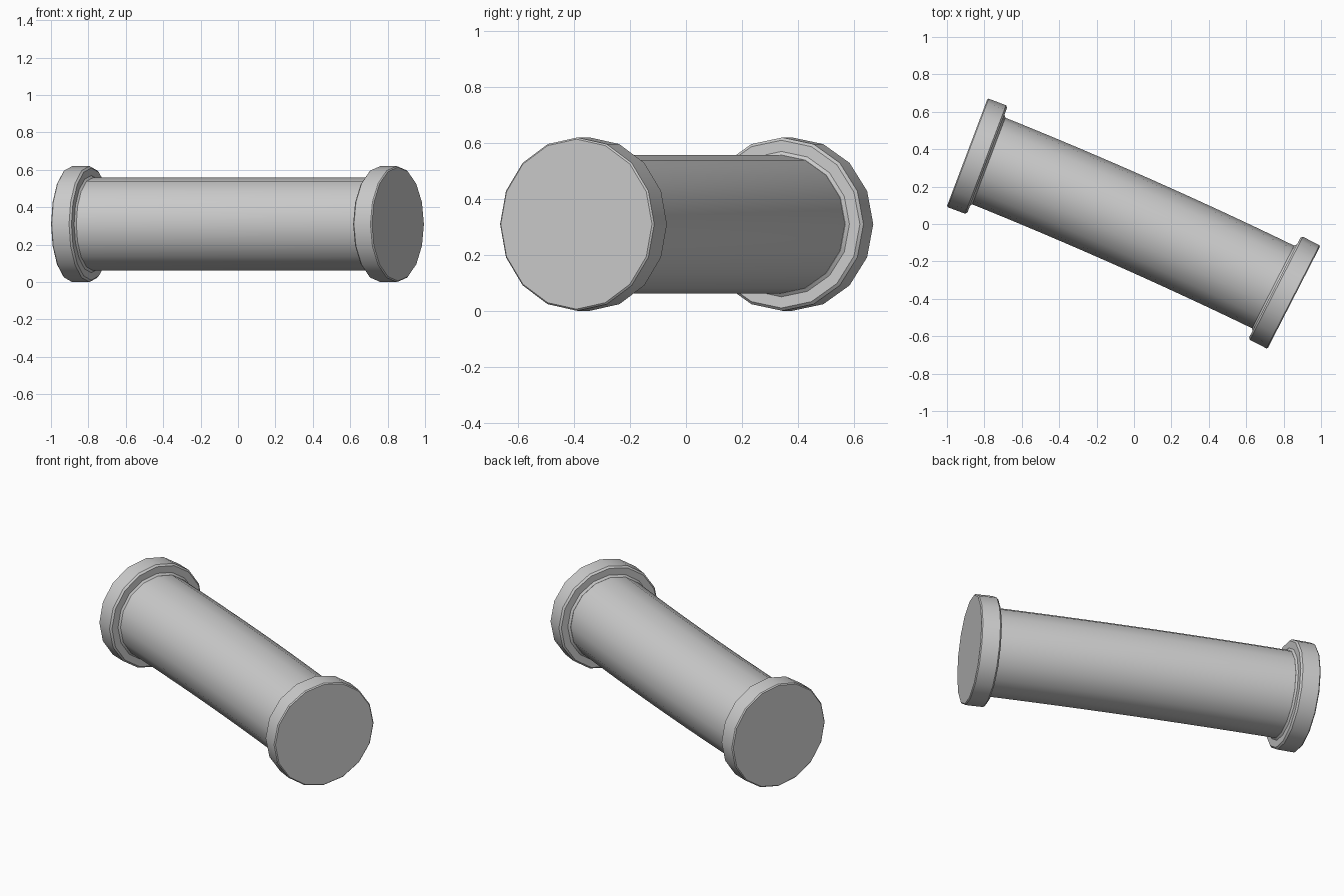
import bpy
import bmesh
from math import sin, cos, pi, radians
from mathutils import Vector

if "Cube" in bpy.data.objects:
    bpy.data.objects.remove(bpy.data.objects["Cube"])

SIDES = 16
AXIS_HEIGHT = 0.31
PIPE_RADIUS = 0.248

grey = bpy.data.materials.new("light grey")
grey.use_nodes = True
colour = (0.6, 0.6, 0.6, 1)
grey.diffuse_color = colour
grey.node_tree.nodes["Principled BSDF"].inputs["Base Color"].default_value = colour


def heading(degrees):
    a = radians(degrees)
    return Vector((cos(a), sin(a), 0))


def loft(name, stations):
    """Skin rings given as (centre, heading in degrees, radius), capped at both ends."""
    bm = bmesh.new()
    rings = []
    for centre, degrees, radius in stations:
        axis = heading(degrees)
        side = Vector((-axis.y, axis.x, 0))
        ring = []
        for i in range(SIDES):
            a = 2 * pi * i / SIDES
            offset = side * (radius * cos(a)) + Vector((0, 0, radius * sin(a)))
            ring.append(bm.verts.new(centre + offset))
        rings.append(ring)
    for near, far in zip(rings, rings[1:]):
        for i in range(SIDES):
            j = (i + 1) % SIDES
            bm.faces.new((near[i], near[j], far[j], far[i]))
    bm.faces.new(rings[0])
    bm.faces.new(rings[-1])
    bmesh.ops.recalc_face_normals(bm, faces=bm.faces)
    mesh = bpy.data.meshes.new(name)
    bm.to_mesh(mesh)
    bm.free()
    mesh.materials.append(grey)
    obj = bpy.data.objects.new(name, mesh)
    bpy.context.collection.objects.link(obj)
    bpy.ops.object.select_all(action='DESELECT')
    obj.select_set(True)
    bpy.context.view_layer.objects.active = obj
    bpy.ops.object.shade_smooth_by_angle(angle=radians(30))
    return obj


# End flanges: bevelled discs with a thin lip around the pipe
# Profile pairs are distance inward from the outer face, and radius
profile = [(0, 0.304), (0.006, 0.31), (0.105, 0.31), (0.115, 0.3),
           (0.115, 0.26), (0.125, PIPE_RADIUS)]
left_end = Vector((0.855, -0.392, AXIS_HEIGHT))
right_end = Vector((-0.892, 0.382, AXIS_HEIGHT))
LEFT_ANGLE, RIGHT_ANGLE = -27.2, -20.7

for name, end, angle, inward in (("left_flange", left_end, LEFT_ANGLE, -1),
                                 ("right_flange", right_end, RIGHT_ANGLE, 1)):
    loft(name, [(end + heading(angle) * d * inward, angle, r) for d, r in profile])

# Gently bowed pipe running between the flanges
start = right_end + heading(RIGHT_ANGLE) * 0.06
finish = left_end - heading(LEFT_ANGLE) * 0.06
chord = finish - start
bow_side = Vector((-chord.y, chord.x, 0)).normalized()
STEPS = 12
stations = []
for k in range(STEPS + 1):
    t = k / STEPS
    centre = start.lerp(finish, t) + bow_side * (0.016 * 4 * t * (1 - t))
    stations.append((centre, RIGHT_ANGLE + (LEFT_ANGLE - RIGHT_ANGLE) * t, PIPE_RADIUS))
loft("pipe", stations)
